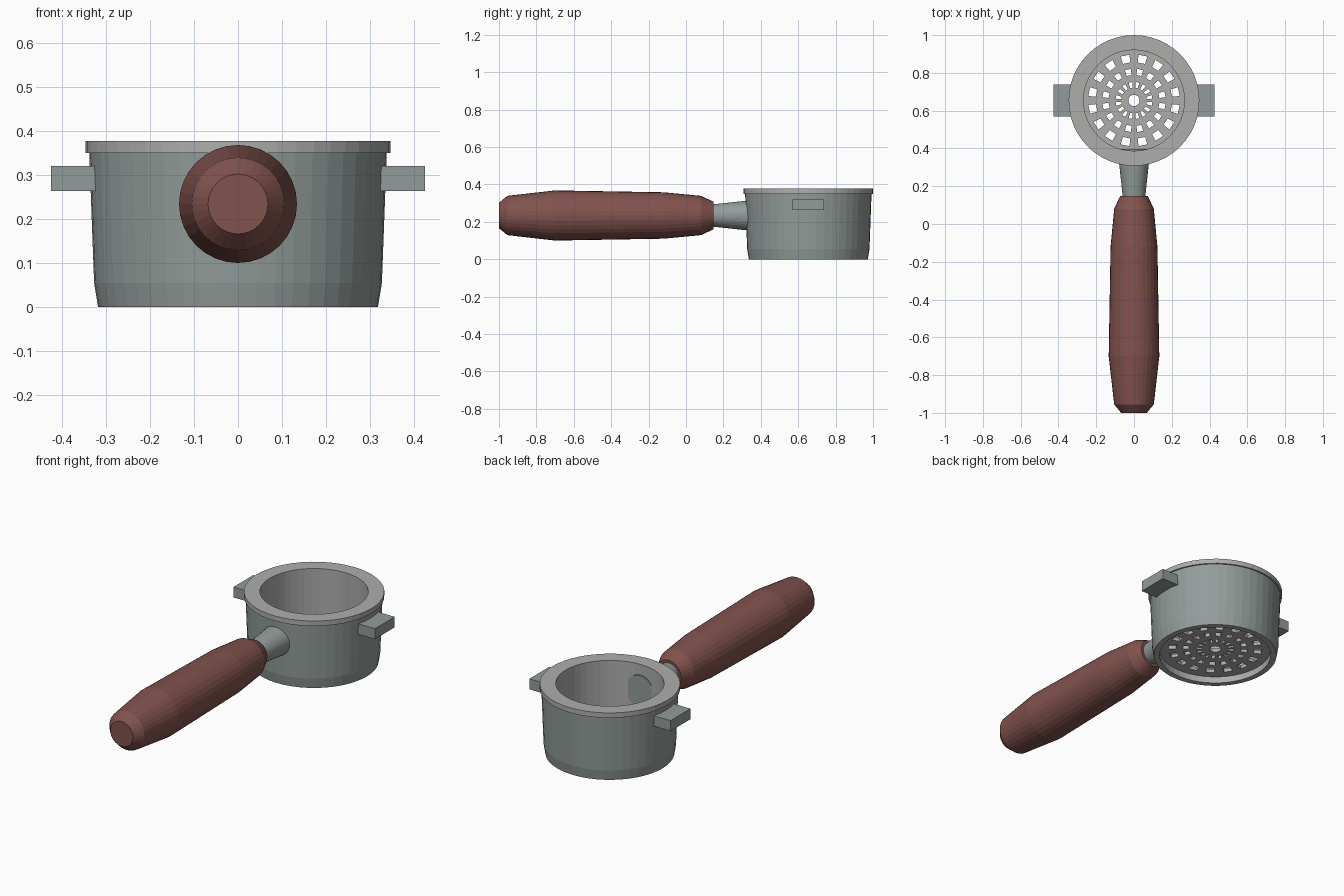
import bpy, bmesh, math
from mathutils import Matrix, Vector

if "Cube" in bpy.data.objects:
    bpy.data.objects.remove(bpy.data.objects["Cube"])

CY = 0.654      # basket centre in y
AXIS_Z = 0.234  # height of the handle axis


def material(name, colour):
    m = bpy.data.materials.new(name)
    m.diffuse_color = (*colour, 1)
    m.use_nodes = True
    m.node_tree.nodes["Principled BSDF"].inputs["Base Color"].default_value = m.diffuse_color
    return m


METAL = material("tinted_metal", (0.29, 0.335, 0.325))
GREY = material("plain_grey", (0.42, 0.42, 0.415))
BROWN = material("brown_grip", (0.22, 0.085, 0.075))


def finish(name, bm, mats):
    bmesh.ops.recalc_face_normals(bm, faces=bm.faces)
    me = bpy.data.meshes.new(name)
    bm.to_mesh(me)
    bm.free()
    for m in mats:
        me.materials.append(m)
    ob = bpy.data.objects.new(name, me)
    bpy.context.collection.objects.link(ob)
    return ob


def lathe(name, profile, sides, matrix, mats, closed=False, slots=None):
    """Revolve (radius, height) points about z; cap the ends unless closed."""
    bm = bmesh.new()
    rings = [[bm.verts.new((r * math.cos(2 * math.pi * i / sides),
                            r * math.sin(2 * math.pi * i / sides), h))
              for i in range(sides)] for r, h in profile]
    n = len(rings)
    for k in range(n if closed else n - 1):
        a, b = rings[k], rings[(k + 1) % n]
        for i in range(sides):
            j = (i + 1) % sides
            f = bm.faces.new((a[i], a[j], b[j], b[i]))
            f.material_index = slots[k] if slots else 0
    if not closed:
        bm.faces.new(rings[0])
        bm.faces.new(rings[-1])
    bm.transform(matrix)
    return finish(name, bm, mats)


# Basket body: outer wall, rim, cavity and recessed foot
body = [(0.318, 0), (0.327, 0.055), (0.338, 0.35), (0.346, 0.35),
        (0.346, 0.377), (0.267, 0.377), (0.267, 0.036), (0.288, 0.036), (0.288, 0)]
lathe("basket_body", body, 48, Matrix.Translation((0, CY, 0)), [METAL, GREY],
      closed=True, slots=[0, 0, 1, 1, 1, 1, 1, 1, 1])

# Perforated plate: alternate cells of three rings are left open
radii = [0.030, 0.068, 0.098, 0.135, 0.168, 0.202, 0.243, 0.268]
N = 32
bm = bmesh.new()
grid = [[bm.verts.new((r * math.cos((i - 0.5) * 2 * math.pi / N),
                       r * math.sin((i - 0.5) * 2 * math.pi / N) + CY, 0.036))
         for i in range(N)] for r in radii]
for k in range(len(radii) - 1):
    for i in range(N):
        if k % 2 and i % 2:
            continue
        j = (i + 1) % N
        bm.faces.new((grid[k][i], grid[k + 1][i], grid[k + 1][j], grid[k][j]))
res = bmesh.ops.extrude_face_region(bm, geom=bm.faces[:], use_keep_orig=True)
top = [v for v in res["geom"] if isinstance(v, bmesh.types.BMVert)]
bmesh.ops.translate(bm, verts=top, vec=Vector((0, 0, 0.02)))
finish("perforated_plate", bm, [GREY])

# Locking lugs on both sides
for side, label in ((-1, "left"), (1, "right")):
    bm = bmesh.new()
    bmesh.ops.create_cube(bm, size=1, matrix=Matrix.Translation((side * 0.3625, CY, 0.2915))
                          @ Matrix.Diagonal((0.125, 0.17, 0.057, 1)))
    finish(label + "_lug", bm, [METAL])

# Neck and grip, turned about the y axis
along_y = Matrix.Translation((0, 0, AXIS_Z)) @ Matrix.Rotation(-math.pi / 2, 4, 'X')
lathe("handle_neck", [(0.057, 0.12), (0.087, 0.397)], 32, along_y, [METAL])
lathe("handle_grip", [(0.068, -1), (0.105, -0.955), (0.134, -0.70), (0.124, -0.12),
                      (0.105, 0.08), (0.074, 0.147)], 32, along_y, [BROWN])
